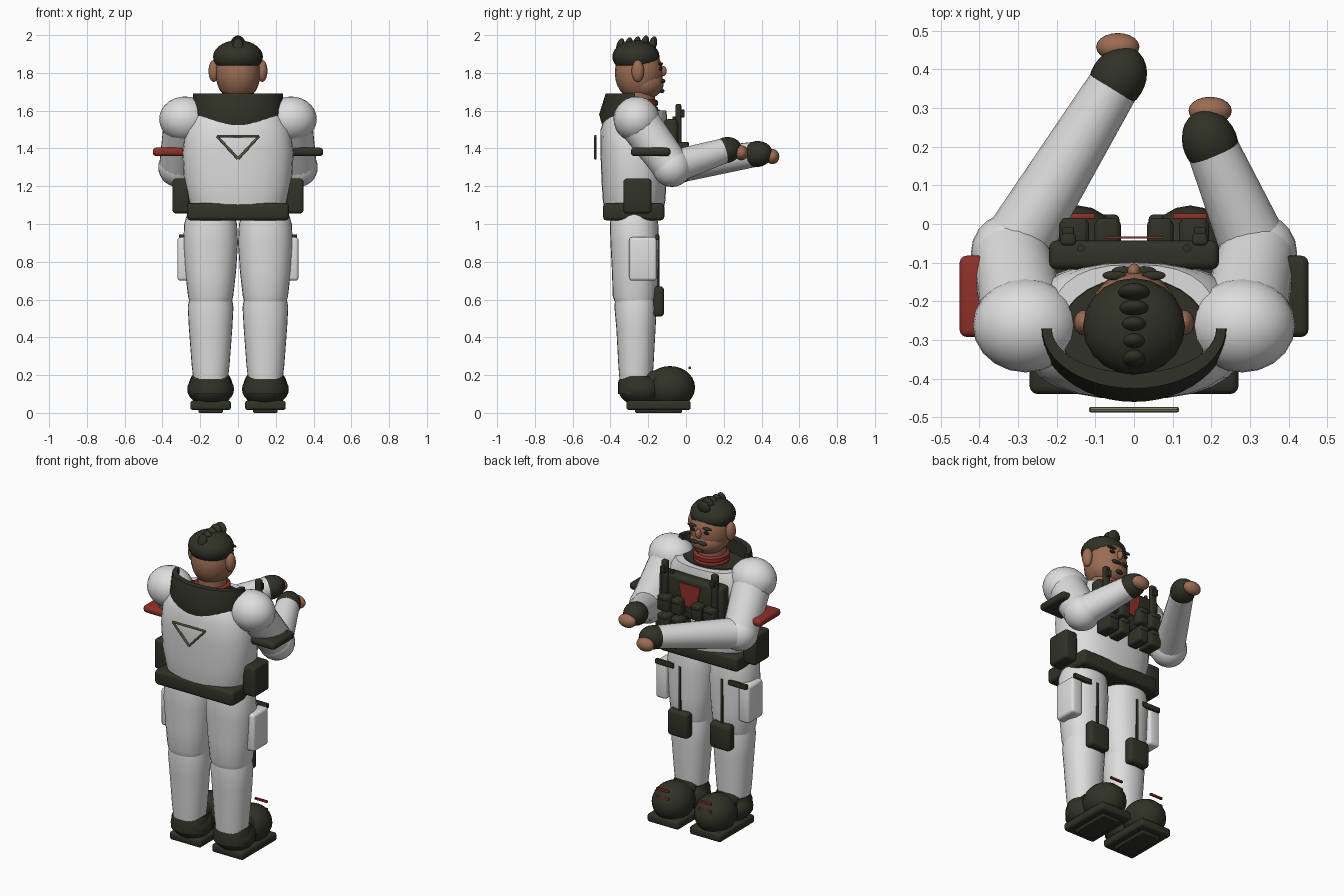
import bpy, bmesh, math
from mathutils import Vector, Matrix

old = bpy.data.objects.get("Cube")
if old:
    bpy.data.objects.remove(old, do_unlink=True)


def material(name, rgb):
    m = bpy.data.materials.new(name)
    m.use_nodes = True
    m.diffuse_color = (*rgb, 1)
    m.node_tree.nodes["Principled BSDF"].inputs["Base Color"].default_value = (*rgb, 1)
    return m


WHITE = material("suit white", (.73, .73, .73))
DARK = material("dark olive", (.03, .031, .02))
SKIN = material("skin", (.33, .15, .088))
RED = material("red", (.27, .03, .022))
KHAKI = material("khaki", (.22, .21, .14))
BLACK = material("black", (.01, .01, .01))
made = []


def finish(name, bm, mat):
    bmesh.ops.recalc_face_normals(bm, faces=bm.faces)
    me = bpy.data.meshes.new(name)
    bm.to_mesh(me)
    bm.free()
    me.materials.append(mat)
    ob = bpy.data.objects.new(name, me)
    bpy.context.collection.objects.link(ob)
    made.append(ob)
    return ob


def ball(name, loc, size, mat, direction=None, seg=20):
    """Ellipsoid; its local z points along direction when given."""
    bm = bmesh.new()
    bmesh.ops.create_uvsphere(bm, u_segments=seg, v_segments=14, radius=1)
    rot = Vector(direction).to_track_quat('Z', 'Y').to_matrix().to_4x4() if direction else Matrix()
    bm.transform(Matrix.Translation(loc) @ rot @ Matrix.Diagonal((*size, 1)))
    return finish(name, bm, mat)


def box(name, loc, size, mat, bevel=.01):
    """Rounded box given by centre and full size."""
    bm = bmesh.new()
    bmesh.ops.create_cube(bm, size=1)
    bm.transform(Matrix.Translation(loc) @ Matrix.Diagonal((*size, 1)))
    if bevel:
        bmesh.ops.bevel(bm, geom=bm.edges[:], offset=bevel, segments=3, profile=.5, affect='EDGES')
    return finish(name, bm, mat)


def rod(name, a, b, r1, r2, mat, seg=20):
    a, b = Vector(a), Vector(b)
    bm = bmesh.new()
    bmesh.ops.create_cone(bm, cap_ends=True, segments=seg, radius1=r1, radius2=r2, depth=(b - a).length)
    rot = (b - a).to_track_quat('Z', 'Y').to_matrix().to_4x4()
    bm.transform(Matrix.Translation((a + b) / 2) @ rot)
    return finish(name, bm, mat)


def loft(name, rings, mat, power=2, seg=28):
    """Stacked superellipse sections: (z, centre x, centre y, half x, half y)."""
    bm = bmesh.new()
    loops = []
    for z, cx, cy, hx, hy in rings:
        loop = []
        for i in range(seg):
            t = math.tau * i / seg
            c, s = math.cos(t), math.sin(t)
            loop.append(bm.verts.new((cx + hx * math.copysign(abs(c) ** (2 / power), c),
                                      cy + hy * math.copysign(abs(s) ** (2 / power), s), z)))
        loops.append(loop)
    for lo, hi in zip(loops, loops[1:]):
        for i in range(seg):
            j = (i + 1) % seg
            bm.faces.new((lo[i], lo[j], hi[j], hi[i]))
    bm.faces.new(loops[0])
    bm.faces.new(loops[-1])
    return finish(name, bm, mat)


# Torso, belt and yoke
loft("torso", [(1.05, 0, -.275, .24, .15), (1.12, 0, -.275, .26, .165), (1.22, 0, -.275, .285, .172),
               (1.38, 0, -.275, .295, .178), (1.5, 0, -.275, .28, .177), (1.57, 0, -.265, .245, .165),
               (1.6, 0, -.26, .215, .155)], WHITE, power=2.5)
loft("yoke", [(1.59, 0, -.28, .195, .145), (1.606, 0, -.28, .19, .14)], DARK)
box("belt", (0, -.277, 1.065), (.54, .325, .092), DARK, .02)

# Raised collar wrapping the back of the neck: a five-point section swept round an arc
bm = bmesh.new()
section = [(.86, .12, 1.49), (.96, .165, 1.49), (1, .19, 1.58), (.97, .155, 1.692), (.87, .115, 1.692)]
sweep = []
for k in range(25):
    t = math.pi * (1 + k / 24)
    sweep.append([bm.verts.new((.245 * f * math.cos(t), -.27 + h * math.sin(t), z)) for f, h, z in section])
for a, b in zip(sweep, sweep[1:]):
    for i in range(5):
        j = (i + 1) % 5
        bm.faces.new((a[i], a[j], b[j], b[i]))
bm.faces.new(sweep[0])
bm.faces.new(sweep[-1])
finish("back_collar", bm, DARK)

# Triangle badge frame on the back
corners = [(-.112, -.48, 1.465), (.112, -.48, 1.465), (0, -.48, 1.345)]
for i in range(3):
    rod("badge_bar", corners[i], corners[(i + 1) % 3], .007, .007, KHAKI, 8)

# Chest rig
box("chest_panel", (0, -.08, 1.43), (.44, .075, .25), DARK, .02)
bm = bmesh.new()
bm.faces.new([bm.verts.new(p) for p in
              [(-.075, -.038, 1.525), (.075, -.038, 1.525), (.045, -.038, 1.39), (-.045, -.038, 1.39)]])
front = bmesh.ops.extrude_face_region(bm, geom=bm.faces[:])
bmesh.ops.translate(bm, verts=[v for v in front["geom"] if isinstance(v, bmesh.types.BMVert)], vec=(0, .006, 0))
finish("chest_plate", bm, RED)

# Head
rod("neck", (0, -.25, 1.56), (0, -.25, 1.72), .085, .085, SKIN)
for z in (1.605, 1.64):
    loft("neck_ring", [(z - .018, 0, -.25, .092, .092), (z - .01, 0, -.25, .102, .102),
                       (z + .01, 0, -.25, .102, .102), (z + .018, 0, -.25, .092, .092)], RED)
ball("head", (0, -.25, 1.8), (.12, .127, .15), SKIN)
ball("jaw", (0, -.223, 1.745), (.107, .105, .085), SKIN)
ball("nose", (0, -.122, 1.81), (.017, .02, .028), SKIN)
ball("hair_cap", (0, -.265, 1.885), (.132, .125, .088), DARK)
for i in range(5):
    y = -.176 - .043 * i
    ball("hair_tuft", (0, y, 1.955 - .005 * abs(i - 1)), (.041 - .003 * i, .021, .044), DARK, (0, .25, 1))
ball("goatee", (0, -.128, 1.705), (.024, .014, .012), DARK)

for s in (-1, 1):
    ball("ear", (s * .128, -.255, 1.81), (.028, .033, .058), SKIN)
    ball("eyebrow", (s * .052, -.133, 1.848), (.03, .012, .008), DARK)
    ball("eye", (s * .047, -.133, 1.822), (.018, .009, .009), BLACK)
    ball("moustache", (s * .026, -.122, 1.757), (.032, .013, .011), DARK)

    # Rig straps, pins and pouches
    box("rig_strap", (s * .17, -.04, 1.52), (.04, .03, .23), DARK, .008)
    box("strap_buckle", (s * .17, -.018, 1.585), (.03, .02, .04), DARK, .004)
    rod("rig_pin", (s * .138, -.062, 1.5), (s * .138, -.062, 1.57), .01, .01, DARK, 10)
    for x, w in ((.068, .068), (.155, .078)):
        for z in (1.27, 1.385):
            box("rig_pouch", (s * x, -.045, z), (w, .11, .095), DARK, .012)
            box("pouch_flap", (s * x, -.025, z + .035), (w * .85, .08, .03), DARK, .008)
    box("hip_pouch", (s * .302, -.257, 1.148), (.09, .15, .185), DARK, .018)

    # Arm: the two forearms reach to different points
    shoulder, elbow = Vector((s * .28, -.262, 1.555)), Vector((s * .318, -.075, 1.3))
    hand = Vector((.197, .21, 1.39)) if s > 0 else Vector((-.042, .375, 1.37))
    reach = (hand - elbow).normalized()
    ball("shoulder", shoulder, (.137, .122, .12), WHITE)
    rod("upper_arm", shoulder, elbow, .112, .1, WHITE)
    ball("elbow", elbow, (.104, .104, .104), WHITE)
    rod("forearm", elbow, hand, .09, .066, WHITE)
    ball("glove", hand, (.071, .069, .088), DARK, reach)
    ball("fingers", hand + Vector((0, .083, -.013)), (.056, .036, .04), SKIN)
    box("arm_band", (s * .367, -.187, 1.382), (.168, .21, .045), DARK if s > 0 else RED, .018)

    # Leg
    x = s * .145
    loft("thigh", [(.59, x, -.27, .113, .108), (.62, x, -.27, .12, .118), (.75, x, -.27, .135, .122),
                   (.9, x, -.272, .145, .128), (1.0, x, -.275, .14, .128), (1.05, x, -.275, .125, .12)], WHITE, 2.2)
    loft("shin", [(.15, x, -.265, .088, .085), (.25, x, -.265, .1, .093), (.45, x, -.265, .115, .104),
                  (.56, x, -.267, .121, .112), (.62, x, -.268, .11, .105)], WHITE, 2.2)
    box("cargo_pocket", (s * .283, -.228, .815), (.075, .145, .23), WHITE, .016)
    box("pocket_strip", (s * .25, -.152, .93), (.125, .02, .03), DARK, .004)
    box("thigh_strap", (x, -.147, .79), (.016, .012, .3), DARK, .003)
    box("knee_pad", (x, -.147, .59), (.14, .062, .16), DARK, .02)

    # Boot
    ball("boot_heel", (x, -.24, .125), (.124, .118, .088), DARK)
    loft("boot_cuff", [(.1, x, -.255, .115, .105), (.16, x, -.255, .112, .105), (.195, x, -.255, .1, .092)], DARK)
    ball("boot_toe", (x, -.085, .135), (.118, .133, .113), DARK)
    box("boot_instep", (x, -.17, .14), (.16, .2, .17), DARK, .05)
    box("boot_sole", (x, -.145, .04), (.215, .34, .05), DARK, .014)
    box("sole_tread", (x, -.145, .013), (.13, .25, .026), DARK, .008)
    for z in (.19, .238):
        box("boot_lace", (x, .02, z), (.088, .014, .013), RED, .003)

# Smooth shading with sharp edges kept
bpy.ops.object.select_all(action='DESELECT')
for ob in made:
    ob.select_set(True)
bpy.context.view_layer.objects.active = made[0]
bpy.ops.object.shade_smooth_by_angle(angle=math.radians(40))
